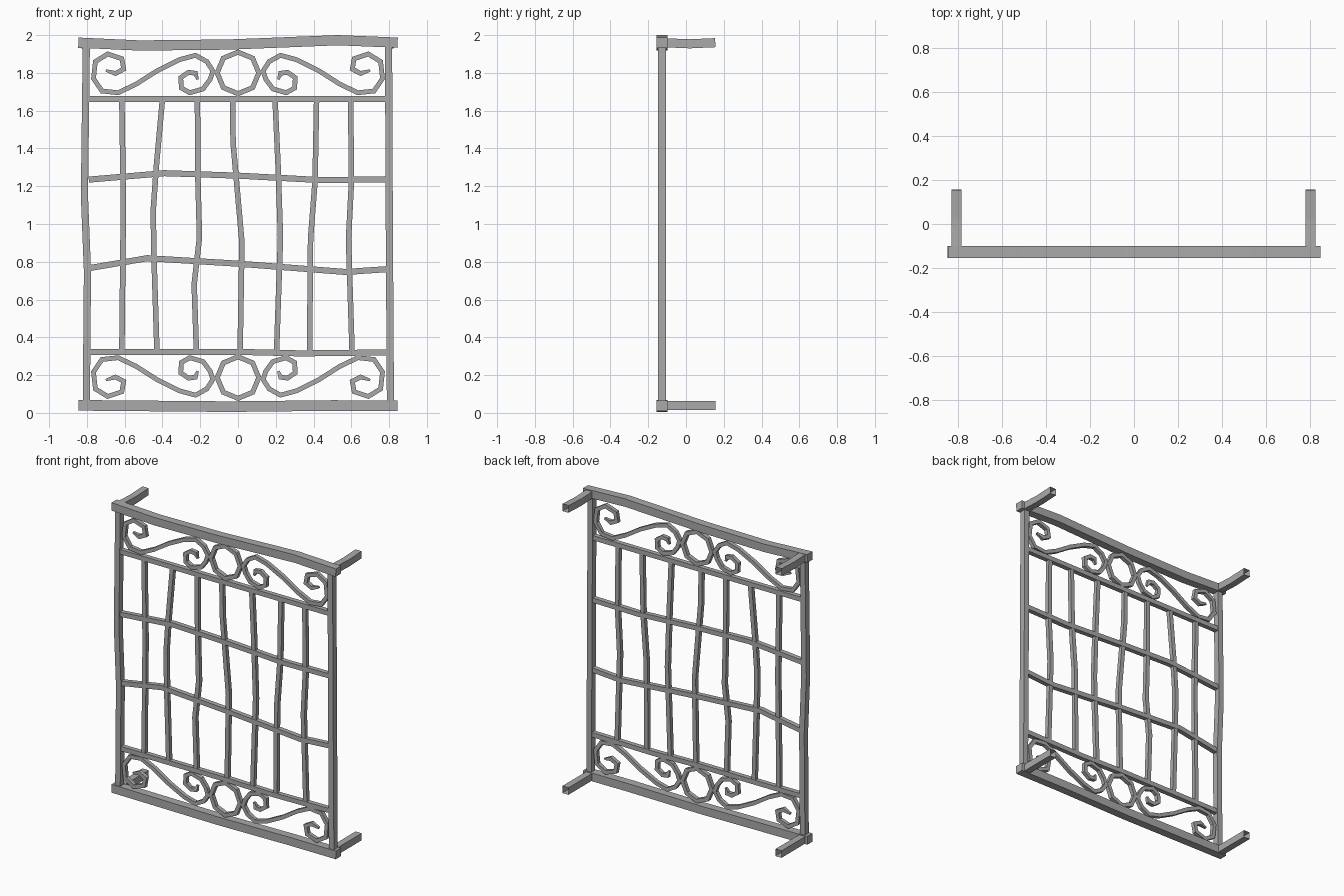
import bpy
import bmesh
import math
from mathutils import Vector

default_cube = bpy.data.objects.get("Cube")
if default_cube:
    bpy.data.objects.remove(default_cube, do_unlink=True)

# One wrought iron colour
iron = bpy.data.materials.new("grey_iron")
iron.use_nodes = True
IRON_COLOUR = (0.4, 0.4, 0.4, 1)
iron.diffuse_color = IRON_COLOUR
iron.node_tree.nodes["Principled BSDF"].inputs["Base Color"].default_value = IRON_COLOUR

PLANE_Y = -0.127  # depth of the middle of the grille
AXIS_X = Vector((1, 0, 0))
AXIS_Y = Vector((0, 1, 0))


def bar(name, path, width, depth, axis=AXIS_Y, closed=False, capped=True, tip=1.0):
    """Sweep a rectangle along a flat path with mitred corners."""
    path = [Vector(p) for p in path]
    count = len(path)
    bm = bmesh.new()
    rings = []
    for i, point in enumerate(path):
        before = path[i - 1] if closed or i > 0 else None
        after = path[(i + 1) % count] if closed or i < count - 1 else None
        incoming = (point - before).normalized() if before else (after - point).normalized()
        outgoing = (after - point).normalized() if after else incoming
        tangent = (incoming + outgoing).normalized()
        mitre = 1 / max(tangent.dot(incoming), 0.5)
        scale = tip if not closed and i in (0, count - 1) else 1
        across = tangent.cross(axis) * width / 2 * mitre * scale
        along = axis * depth / 2 * scale
        corners = (across + along, along - across, -across - along, across - along)
        rings.append([bm.verts.new(point + c) for c in corners])
    for i in range(count if closed else count - 1):
        a, b = rings[i], rings[(i + 1) % count]
        for k in range(4):
            n = (k + 1) % 4
            bm.faces.new((a[k], a[n], b[n], b[k]))
    if capped and not closed:
        bm.faces.new(rings[0])
        bm.faces.new(rings[-1][::-1])
    bmesh.ops.recalc_face_normals(bm, faces=bm.faces)
    mesh = bpy.data.meshes.new(name)
    bm.to_mesh(mesh)
    bm.free()
    mesh.materials.append(iron)
    obj = bpy.data.objects.new(name, mesh)
    bpy.context.collection.objects.link(obj)
    return obj


def front(points):
    """Place x, z pairs in the plane of the grille."""
    return [(x, PLANE_Y, z) for x, z in points]


# Heavy rails along the top and bottom
bar("top_rail", front([(-0.845, 1.96), (-0.52, 1.945), (-0.05, 1.95),
                       (0.53, 1.973), (0.845, 1.96)]), 0.054, 0.056)
bar("bottom_rail", front([(-0.845, 0.04), (-0.05, 0.033), (0.5, 0.039),
                          (0.845, 0.038)]), 0.056, 0.056)

# Side posts
bar("right_post", front([(-0.803, 0.04), (-0.797, 0.75), (-0.813, 1.15),
                         (-0.803, 1.95)]), 0.038, 0.042)
bar("left_post", front([(0.807, 0.04), (0.801, 1), (0.797, 1.95)]), 0.038, 0.042)

# Hollow wall brackets reaching back from each corner
for side, x in (("right", -0.805), ("left", 0.8)):
    for level, z, sag in (("upper", 1.96, 0.006), ("lower", 0.039, 0)):
        bar(f"{level}_{side}_bracket", [(x, PLANE_Y, z), (x, 0.02, z - sag), (x, 0.155, z)],
            0.048, 0.046, axis=AXIS_X, capped=False)

# Horizontal crossbars
crossbars = {
    "upper_band": [(-0.79, 1.662), (0.79, 1.662)],
    "upper_middle": [(-0.79, 1.235), (-0.39, 1.269), (0, 1.256), (0.45, 1.232), (0.79, 1.237)],
    "lower_middle": [(-0.79, 0.766), (-0.48, 0.819), (0, 0.79), (0.57, 0.746), (0.79, 0.761)],
    "lower_band": [(-0.79, 0.323), (0, 0.323), (0.33, 0.315), (0.79, 0.32)],
}
for name, points in crossbars.items():
    bar(f"{name}_crossbar", front(points), 0.032, 0.032)

# Hand bent upright bars, from top to bottom
uprights = [
    [(-0.615, 1.66), (-0.607, 1.1), (-0.615, 0.32)],
    [(-0.4, 1.66), (-0.432, 1.31), (-0.449, 1.07), (-0.445, 0.83), (-0.429, 0.32)],
    [(-0.215, 1.66), (-0.212, 1.23), (-0.204, 0.93), (-0.232, 0.68), (-0.22, 0.32)],
    [(-0.029, 1.66), (-0.026, 1.43), (0.021, 0.9), (0.011, 0.32)],
    [(0.196, 1.66), (0.212, 1.31), (0.225, 0.93), (0.204, 0.32)],
    [(0.416, 1.66), (0.408, 1.23), (0.384, 0.92), (0.379, 0.32)],
    [(0.596, 1.66), (0.601, 1.23), (0.585, 0.92), (0.604, 0.32)],
]
for number, points in enumerate(uprights, start=1):
    bar(f"upright_bar_{number}", front(points), 0.029, 0.028)

# Scroll path: inner curl, long sweep, outer curl
scroll = [
    (0.213, -0.035), (0.225, -0.002), (0.262, 0.003), (0.303, -0.025), (0.3, -0.08),
    (0.255, -0.105), (0.185, -0.085), (0.148, -0.035), (0.133, 0.01), (0.165, 0.06),
    (0.225, 0.093), (0.31, 0.07), (0.43, 0.01), (0.54, -0.06), (0.635, -0.105),
    (0.72, -0.096), (0.765, -0.03), (0.755, 0.06), (0.69, 0.1), (0.615, 0.075),
    (0.605, 0.02), (0.65, -0.003), (0.7, 0.013),
]

# Ornamental bands: an octagonal ring with mirrored scrolls, flipped below
for level, middle, flip in (("upper", 1.8, 1), ("lower", 0.187, -1)):
    angles = [math.tau * k / 8 for k in range(8)]
    ring = [(0.11 * math.sin(a), middle + 0.11 * math.cos(a)) for a in angles]
    bar(f"{level}_ring", front(ring), 0.026, 0.028, closed=True)
    for side, mirror in (("left", 1), ("right", -1)):
        points = [(mirror * x, middle + flip * z) for x, z in scroll]
        bar(f"{level}_{side}_scroll", front(points), 0.025, 0.026, tip=0.5)
